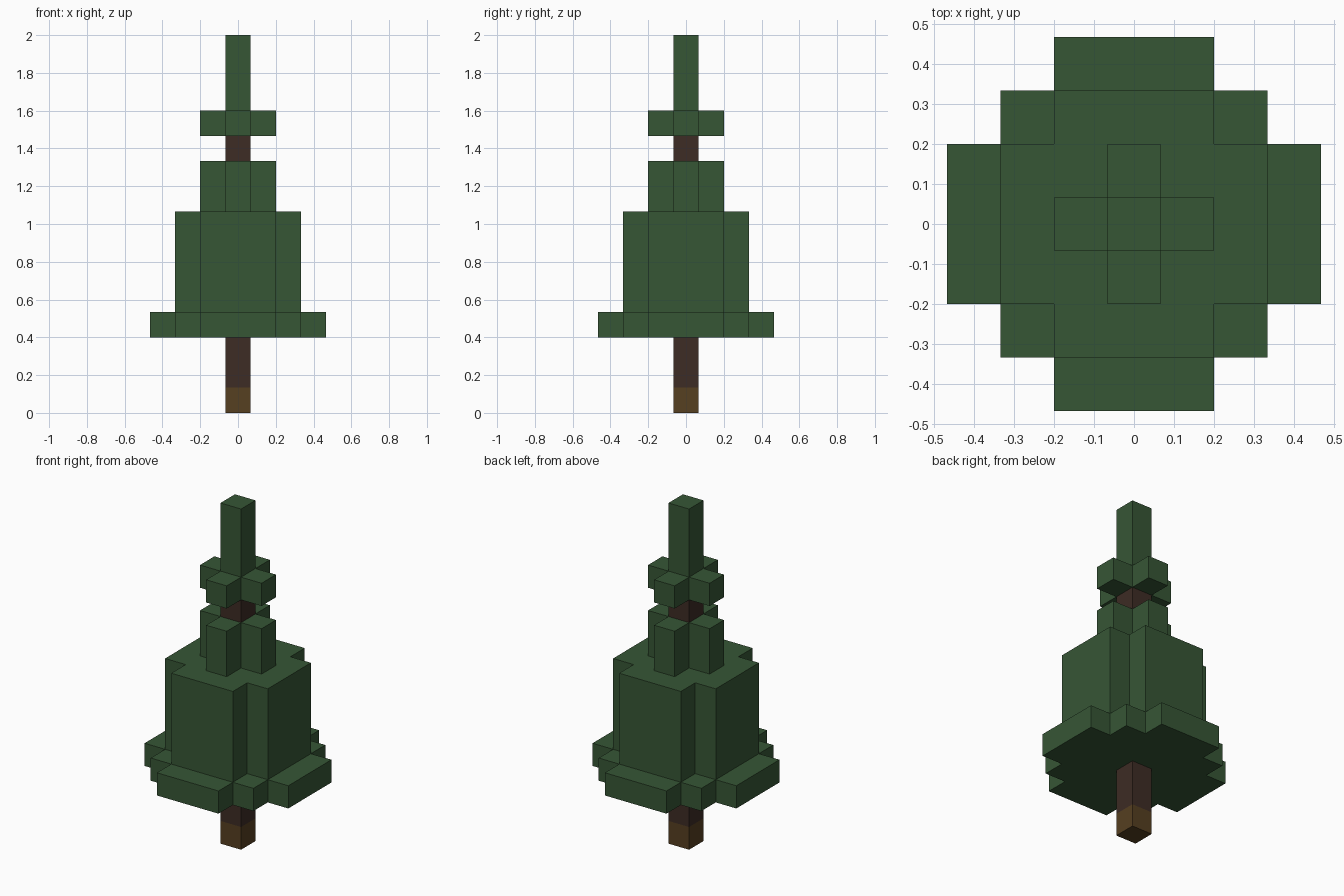
import bpy
import bmesh

cube = bpy.data.objects.get("Cube")
if cube:
    bpy.data.objects.remove(cube, do_unlink=True)

U = 2 / 15    # one block
H = U / 2     # half a block


def material(name, rgb):
    mat = bpy.data.materials.new(name)
    mat.use_nodes = True
    mat.diffuse_color = (*rgb, 1)
    mat.node_tree.nodes["Principled BSDF"].inputs["Base Color"].default_value = (*rgb, 1)
    return mat


needles = material("needle green", (0.037, 0.093, 0.036))
bark = material("dark bark", (0.047, 0.025, 0.018))
root = material("root brown", (0.093, 0.050, 0.015))


def stepped_prism(name, steps, bottom, top, mat):
    """Extrude a four-fold stepped outline; steps are half-widths (x, y) in half blocks."""
    quadrant = []
    for i, (x, y) in enumerate(steps):
        if i:
            quadrant.append((x, steps[i - 1][1]))
        quadrant.append((x, y))
    outline = []
    for _ in range(4):
        outline += quadrant
        quadrant = [(-y, x) for x, y in quadrant]

    bm = bmesh.new()
    base = bm.faces.new([bm.verts.new((x * H, y * H, bottom * U)) for x, y in outline])
    new = bmesh.ops.extrude_face_region(bm, geom=[base], use_keep_orig=True)["geom"]
    verts = [v for v in new if isinstance(v, bmesh.types.BMVert)]
    bmesh.ops.translate(bm, verts=verts, vec=(0, 0, (top - bottom) * U))
    bmesh.ops.recalc_face_normals(bm, faces=bm.faces)
    mesh = bpy.data.meshes.new(name)
    bm.to_mesh(mesh)
    bm.free()
    mesh.materials.append(mat)
    bpy.context.collection.objects.link(bpy.data.objects.new(name, mesh))


post = [(1, 1)]
small_cross = [(3, 1), (1, 3)]
wide_cross = [(5, 3), (3, 5)]
skirt = [(7, 3), (5, 5), (3, 7)]

# Trunk
stepped_prism("trunk_foot", post, 0, 1, root)
stepped_prism("lower_trunk", post, 1, 3, bark)
stepped_prism("upper_trunk", post, 10, 11, bark)

# Foliage, from the ground up
stepped_prism("bottom_branches", skirt, 3, 4, needles)
stepped_prism("main_foliage", wide_cross, 4, 8, needles)
stepped_prism("upper_foliage", small_cross, 8, 10, needles)
stepped_prism("crown_branches", small_cross, 11, 12, needles)
stepped_prism("tree_top", post, 12, 15, needles)
